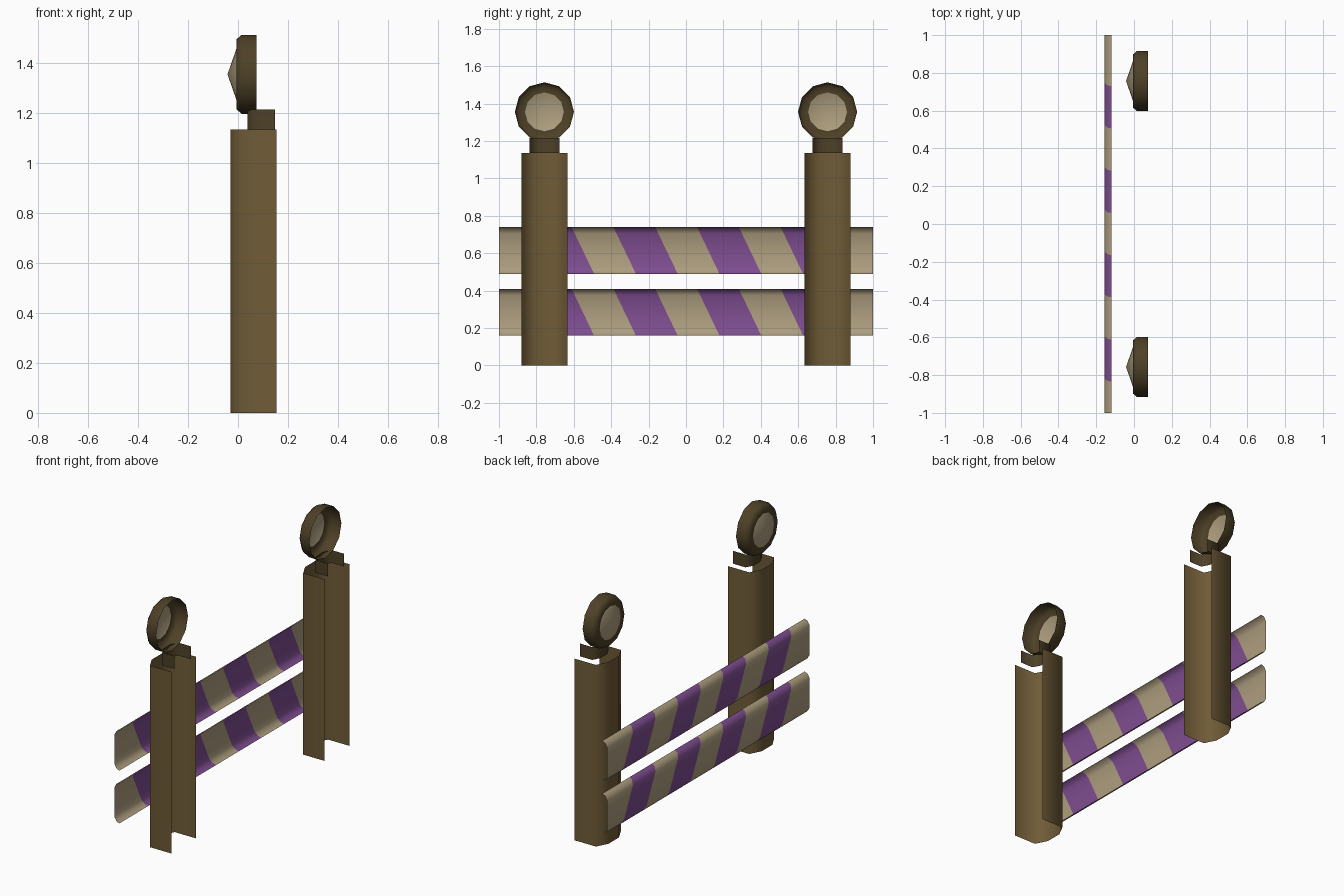
import bpy, math

if "Cube" in bpy.data.objects:
    bpy.data.objects.remove(bpy.data.objects["Cube"])


def material(name, rgb):
    m = bpy.data.materials.new(name)
    m.diffuse_color = (*rgb, 1)
    m.use_nodes = True
    m.node_tree.nodes["Principled BSDF"].inputs["Base Color"].default_value = m.diffuse_color
    return m


BROWN = material("brown", (0.16, 0.105, 0.038))
DARK = material("dark_brown", (0.075, 0.052, 0.02))
TAN = material("tan", (0.42, 0.34, 0.21))
PURPLE = material("purple", (0.21, 0.075, 0.28))


def make(name, verts, faces, mats, indices=None, angle=65):
    me = bpy.data.meshes.new(name)
    me.from_pydata(verts, [], faces)
    for m in mats:
        me.materials.append(m)
    if indices:
        for p, i in zip(me.polygons, indices):
            p.material_index = i
    ob = bpy.data.objects.new(name, me)
    bpy.context.collection.objects.link(ob)
    bpy.ops.object.select_all(action='DESELECT')
    ob.select_set(True)
    bpy.context.view_layer.objects.active = ob
    bpy.ops.object.shade_smooth_by_angle(angle=math.radians(angle))
    return ob


def channel(name, x0, x1, cy, half, z0, z1, mat):
    """Open upright channel: chamfered web at x0, open edge at x1."""
    bx = x0 + 0.3 * half
    outline = [(x1, half), (bx, half), (x0, half * 0.42),
               (x0, -half * 0.42), (bx, -half), (x1, -half)]
    n = len(outline)
    verts = [(x, cy + y, z) for z in (z0, z1) for x, y in outline]
    faces = [(i, i + 1, n + i + 1, n + i) for i in range(n - 1)]
    return make(name, verts, faces, [mat])


def plank(name, top):
    """Striped open board with folded long edges."""
    rows = [(-0.12, 0.0), (-0.14, 0.008), (-0.155, 0.035),
            (-0.155, 0.215), (-0.14, 0.242), (-0.12, 0.25)]
    cuts = [-1] + [-0.835 + 0.2235 * i for i in range(8)] + [1]
    n = len(cuts)
    verts = [(x, y if abs(y) == 1 else y + 0.48 * d, top - d)
             for x, d in rows for y in cuts]
    faces, idx = [], []
    for r in range(len(rows) - 1):
        for c in range(n - 1):
            a = r * n + c
            faces.append((a, a + 1, a + n + 1, a + n))
            idx.append(c % 2)
    return make(name, verts, faces, [TAN, PURPLE], idx)


def spun(name, cy, cz, profile, mat, sides=12):
    """Revolve (x, radius) points around an axis along x."""
    verts = [(x, cy + r * math.cos(t * math.tau / sides),
              cz + r * math.sin(t * math.tau / sides))
             for x, r in profile for t in range(sides)]
    faces = []
    for k in range(len(profile) - 1):
        for t in range(sides):
            u = (t + 1) % sides
            faces.append((k * sides + t, (k + 1) * sides + t,
                          (k + 1) * sides + u, k * sides + u))
    return make(name, verts, faces, [mat])


# Two striped boards
plank("lower_board", 0.41)
plank("upper_board", 0.74)

for side, s in (("left", -1), ("right", 1)):
    y = 0.757 * s
    # Post and the smaller neck on top of it
    channel(side + "_post", -0.03, 0.155, y, 0.123, 0, 1.135, BROWN)
    channel(side + "_neck", 0.038, 0.148, y, 0.08, 1.135, 1.215, DARK)
    # Lamp housing: shallow dish open at the back
    spun(side + "_lamp_housing", y, 1.356,
         [(0.074, 0.158), (0.014, 0.158), (-0.006, 0.14), (-0.006, 0.104)], DARK)
    # Pointed lens
    n = 12
    rim = [(-0.006, y + 0.104 * math.cos(t * math.tau / n),
            1.356 + 0.104 * math.sin(t * math.tau / n)) for t in range(n)]
    make(side + "_lens", rim + [(-0.042, y, 1.356)],
         [((t + 1) % n, t, n) for t in range(n)], [TAN])
